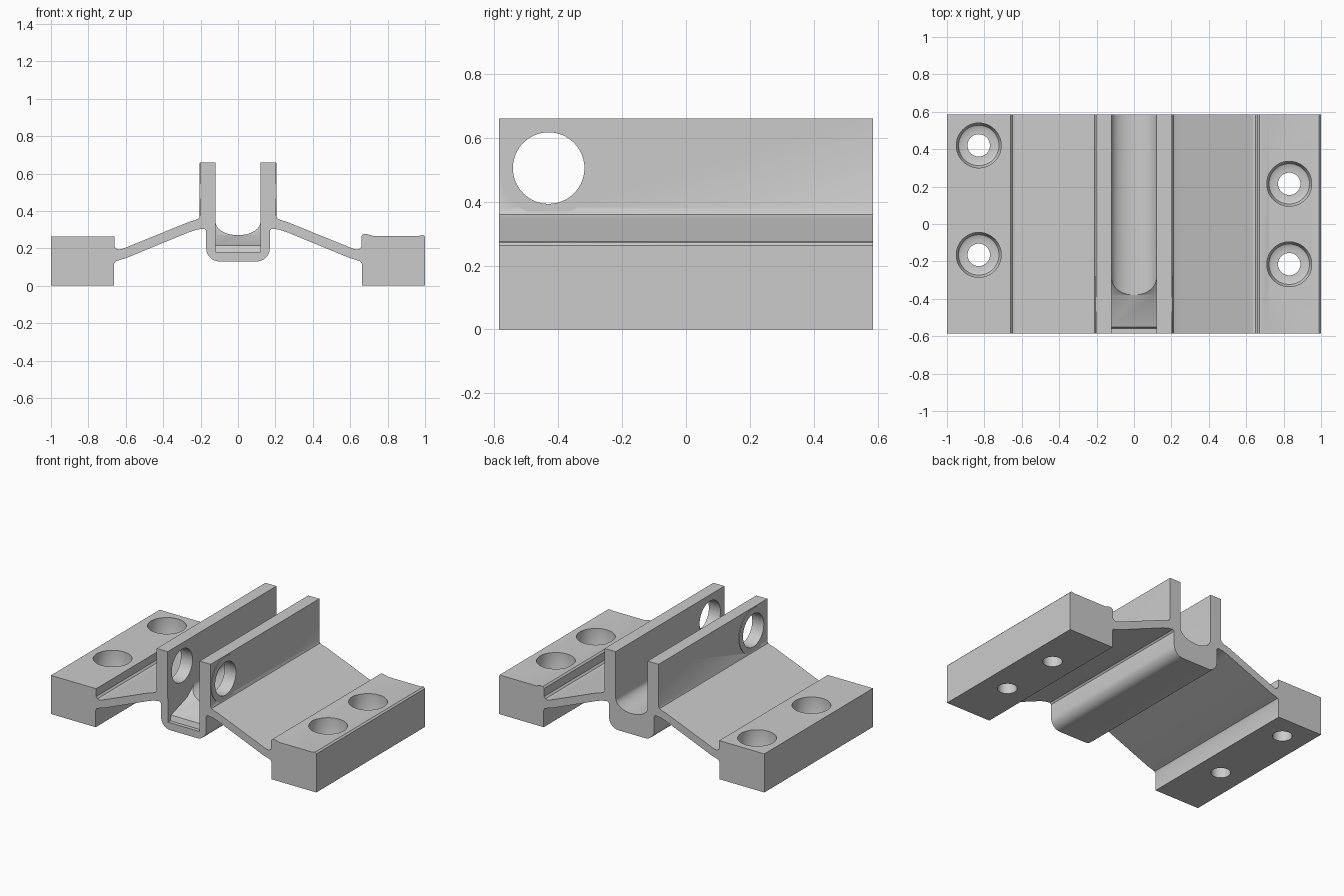
import bpy, bmesh
from math import sin, cos, pi, radians
from mathutils import Matrix

if "Cube" in bpy.data.objects:
    bpy.data.objects.remove(bpy.data.objects["Cube"], do_unlink=True)

HALF = 0.585  # half length of the extrusion

grey = bpy.data.materials.new("plain_grey")
grey.use_nodes = True
grey.diffuse_color = (0.6, 0.6, 0.6, 1)
grey.node_tree.nodes["Principled BSDF"].inputs["Base Color"].default_value = (0.6, 0.6, 0.6, 1)


def add_object(name, bm):
    bmesh.ops.recalc_face_normals(bm, faces=bm.faces[:])
    mesh = bpy.data.meshes.new(name)
    bm.to_mesh(mesh)
    bm.free()
    mesh.materials.append(grey)
    obj = bpy.data.objects.new(name, mesh)
    bpy.context.collection.objects.link(obj)
    return obj


def extrude(name, points, vector):
    bm = bmesh.new()
    face = bm.faces.new([bm.verts.new(p) for p in points])
    new = bmesh.ops.extrude_face_region(bm, geom=[face])["geom"]
    bmesh.ops.translate(bm, vec=vector, verts=[v for v in new if isinstance(v, bmesh.types.BMVert)])
    return add_object(name, bm)


def lathe(name, profile, matrix, steps=48):
    # Closed solid of revolution about local z from (radius, height) pairs
    bm = bmesh.new()
    rings = [[bm.verts.new(matrix @ Matrix.Rotation(2 * pi * i / steps, 4, "Z")
              @ Matrix.Translation((r, 0, h)).to_translation()) for i in range(steps)]
             for r, h in profile]
    for a, b in zip(rings, rings[1:]):
        for i in range(steps):
            j = (i + 1) % steps
            bm.faces.new((a[i], a[j], b[j], b[i]))
    bm.faces.new(rings[0])
    bm.faces.new(rings[-1])
    return add_object(name, bm)


def boolean(target, tool, operation):
    tool.hide_render = True
    mod = target.modifiers.new(tool.name, "BOOLEAN")
    mod.operation, mod.solver, mod.object = operation, "EXACT", tool
    bpy.context.view_layer.objects.active = target
    bpy.ops.object.modifier_apply(modifier=mod.name)
    bpy.data.objects.remove(tool, do_unlink=True)


def half_section(block_top):
    # One side of the cross-section, from trough centre over the wall to the underside
    trough = [(0.12 * sin(t), 0.34 - 0.07 * cos(t)) for t in [i * pi / 20 for i in range(11)]]
    wall = [(0.12, 0.66), (0.203, 0.66), (0.203, 0.375), (0.21, 0.36), (0.225, 0.352)]
    web_top = [(0.26, 0.342), (0.61, 0.2), (0.635, 0.193), (0.65, 0.197), (0.66, 0.21)]
    web_under = [(0.663, 0.115), (0.655, 0.13), (0.635, 0.137), (0.6, 0.147),
                 (0.26, 0.287), (0.22, 0.3), (0.18, 0.305), (0.17, 0.295)]
    corner = [(0.1 + 0.07 * cos(t), 0.2 - 0.07 * sin(t)) for t in [i * pi / 16 for i in range(9)]]
    return trough + wall + web_top + block_top + web_under + corner


# Bracket body: the two side blocks differ slightly on top
left = half_section([(0.66, 0.265), (0.67, 0.276), (0.685, 0.277), (0.72, 0.267),
                     (0.97, 0.267), (0.99, 0.272), (1.0, 0.262), (1.0, 0), (0.663, 0)])
right = half_section([(0.66, 0.263), (1.0, 0.263), (1.0, 0), (0.663, 0)])
section = left + [(-x, z) for x, z in reversed(right)][:-1]
body = extrude("bracket_body", [(x, -HALF, z) for x, z in section], (0, 2 * HALF, 0))

# Thin raised rims around the pin hole
turn = Matrix.Rotation(pi / 2, 4, "Y")
for side in (-1, 1):
    place = Matrix.Translation((side * 0.18, -0.43, 0.505)) @ turn
    boolean(body, lathe("pin_rim", [(0.152, -0.027), (0.152, 0.027)], place), "UNION")

# Pin hole through both walls
boolean(body, lathe("pin_hole", [(0.112, -0.5), (0.112, 0.5)],
                    Matrix.Translation((0, -0.43, 0.505)) @ turn, 64), "DIFFERENCE")

# Ramped pocket at the front end of the trough
ramp = [(-0.7, 0.18), (-0.56, 0.18), (-0.55, 0.215), (-0.38, 0.27), (-0.29, 0.34), (-0.7, 0.34)]
boolean(body, extrude("front_pocket", [(-0.119, y, z) for y, z in ramp], (0.238, 0, 0)), "DIFFERENCE")

# Counterbored bolt holes
bore = [(0.06, -0.1), (0.06, 0.1), (0.092, 0.1), (0.108, 0.108), (0.12, 0.13), (0.12, 0.4)]
for x, y in ((-0.83, 0.42), (-0.83, -0.165), (0.83, 0.215), (0.83, -0.215)):
    boolean(body, lathe("bolt_hole", bore, Matrix.Translation((x, y, 0))), "DIFFERENCE")

# Smooth shading on the rounded parts, sharp edges kept
bpy.ops.object.select_all(action="DESELECT")
body.select_set(True)
bpy.context.view_layer.objects.active = body
bpy.ops.object.shade_smooth_by_angle(angle=radians(30))
